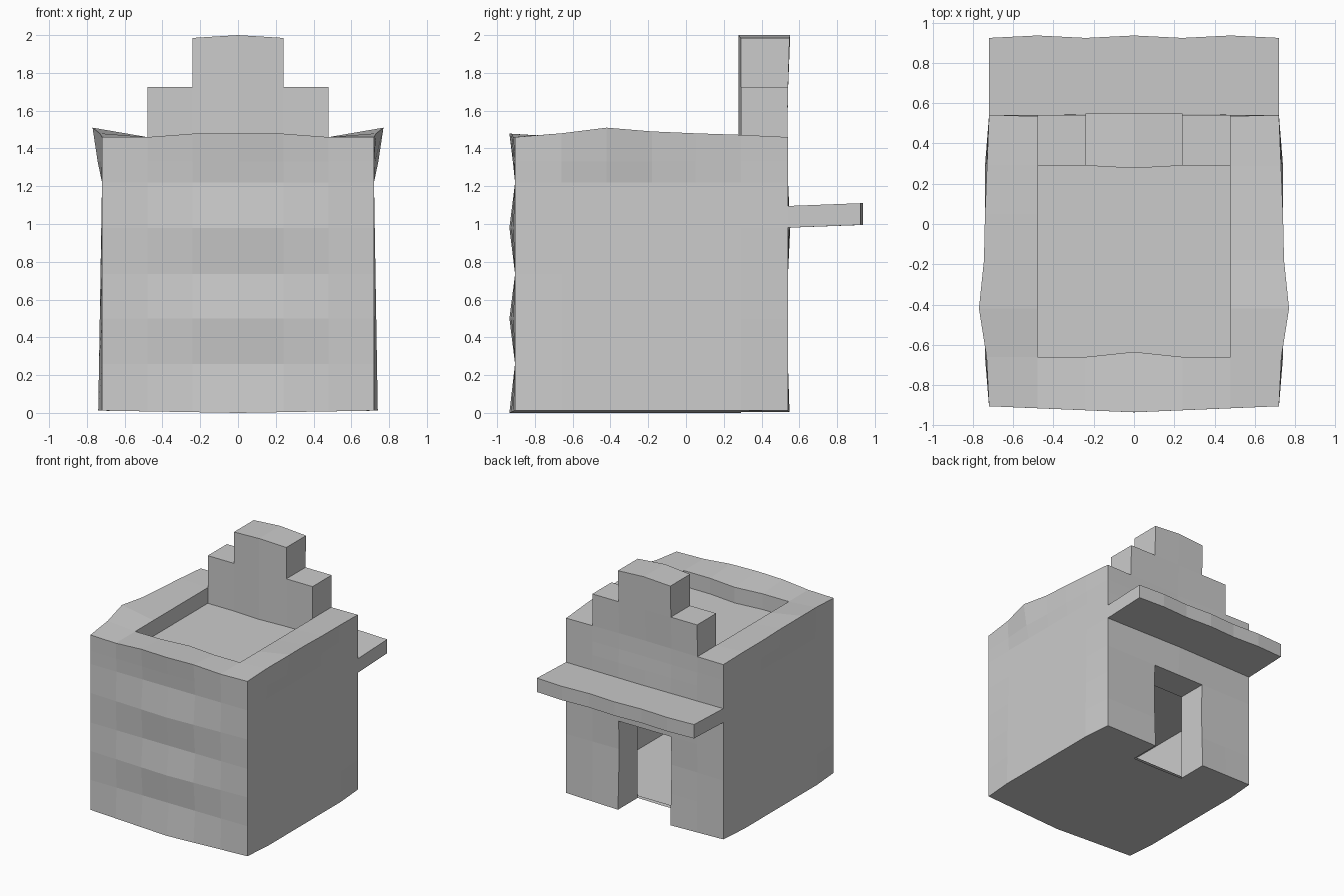
import bpy, bmesh, math

if "Cube" in bpy.data.objects:
    bpy.data.objects.remove(bpy.data.objects["Cube"])

XS = [-0.72, -0.48, -0.24, 0.0, 0.24, 0.48, 0.72]
YS = [-0.91, -0.66, -0.42, -0.18, 0.05, 0.29, 0.54]
ZS = [0.0, 0.26, 0.50, 0.735, 0.98, 1.22, 1.33, 1.46, 1.725, 1.985]


def blocks(name, xs, ys, zs, solid, bend=lambda x, y, z: (x, y, z),
           skip=lambda c: False, inward=False):
    """Skin the boundary of a set of grid cells, then bend the vertices."""
    dims = (len(xs) - 1, len(ys) - 1, len(zs) - 1)

    def filled(c):
        if any(c[k] < 0 or c[k] >= dims[k] for k in range(3)):
            return False
        x, y, z = ((a[i] + a[i + 1]) / 2 for a, i in zip((xs, ys, zs), c))
        return solid(x, y, z)

    bm = bmesh.new()
    verts = {}

    def vert(i):
        if i not in verts:
            verts[i] = bm.verts.new(bend(xs[i[0]], ys[i[1]], zs[i[2]]))
        return verts[i]

    for i in range(dims[0]):
        for j in range(dims[1]):
            for k in range(dims[2]):
                if not filled((i, j, k)):
                    continue
                for axis in range(3):
                    for side in (0, 1):
                        n = [i, j, k]
                        n[axis] += 2 * side - 1
                        if filled(n):
                            continue
                        u, v = (axis + 1) % 3, (axis + 2) % 3
                        quad = []
                        for du, dv in ((0, 0), (1, 0), (1, 1), (0, 1)):
                            p = [i, j, k]
                            p[axis] += side
                            p[u] += du
                            p[v] += dv
                            quad.append(tuple(p))
                        pts = [(xs[p[0]], ys[p[1]], zs[p[2]]) for p in quad]
                        centre = [sum(c) / 4 for c in zip(*pts)]
                        if skip(centre):
                            continue
                        if (side == 0) != inward:
                            quad.reverse()
                        bm.faces.new([vert(p) for p in quad])
    me = bpy.data.meshes.new(name)
    bm.to_mesh(me)
    bm.free()
    ob = bpy.data.objects.new(name, me)
    bpy.context.collection.objects.link(ob)
    return ob


# House body: walls, doorway passage, sunken roof and stepped gable
def body(x, y, z):
    ax = abs(x)
    if z > 1.725:
        return y > 0.29 and ax < 0.24
    if z > 1.46:
        return y > 0.29 and ax < 0.48
    if z > 1.33 and ax < 0.48 and -0.66 < y < 0.29:
        return False
    return not (z < 0.735 and ax < 0.24 and y > 0.29)


SIDE = dict(zip(YS, (0.0, 0.012, 0.05, 0.025, 0.02, 0.01, 0.0)))
LIFT = dict(zip(YS, (0.0, 0.02, 0.05, 0.03, 0.02, 0.012, 0.0)))


def wobble(x, y, z):
    ax = abs(x)
    mid = 1 - ax / 0.72
    nx, ny, nz = x, y, z
    if ax > 0.7:                                   # bulging side walls
        t = max(0.0, min(1.0, (z - 1.22) / 0.24))
        low = 0.02 * max(0.0, 1 - z / 1.22) * (abs(y + 0.18) < 0.6)
        nx = math.copysign(ax + SIDE[y] * t + low, x)
    if y == YS[0]:                                 # rippled front wall
        ny += 0.005 - 0.03 * mid * (0.5 + 0.5 * math.cos(2 * math.pi * z / 0.49))
    elif y == YS[1] and z > 1.3:                   # roof well rim
        ny += 0.025 * (x == 0)
    elif y == YS[5] and z > 1.3:
        ny -= 0.013 * (x == 0)
    elif y == YS[6]:
        ny += 0.012 * mid * math.cos(2 * math.pi * z / 0.98)
    if z == 1.46:                                  # uneven parapet
        nz += LIFT[y] if ax > 0.7 else (0.018 if ax < 0.3 and y == YS[0] else 0)
    elif z > 1.9:
        nz += 0.015 * (x == 0)
    elif z == 0:
        nz += 0.012 * ax / 0.72
    return nx, ny, nz


def doorway_end(c):
    return abs(c[1] - 0.29) < 0.01 and abs(c[0]) < 0.24 and c[2] < 0.735


def under_room(c):
    return False


blocks("house_body", XS, YS, ZS, body, wobble, skip=doorway_end)

# Hollow room behind the doorway, lining the inside of the outer walls
blocks("inner_room", [-0.71, -0.24, 0.24, 0.71], [-0.895, 0.29], [0.02, 0.735, 0.85],
       lambda x, y, z: True, skip=doorway_end, inward=True)


# Canopy over the door, tilted slightly upward
def tilt(x, y, z):
    ripple = 0.006 * math.cos(2 * math.pi * x / 0.48)
    out = (y - 0.53) / 0.4
    return x, y + ripple * out, z + 0.015 * out


blocks("door_canopy", XS, [0.53, 0.93], [0.98, 1.095], lambda x, y, z: True, tilt)
